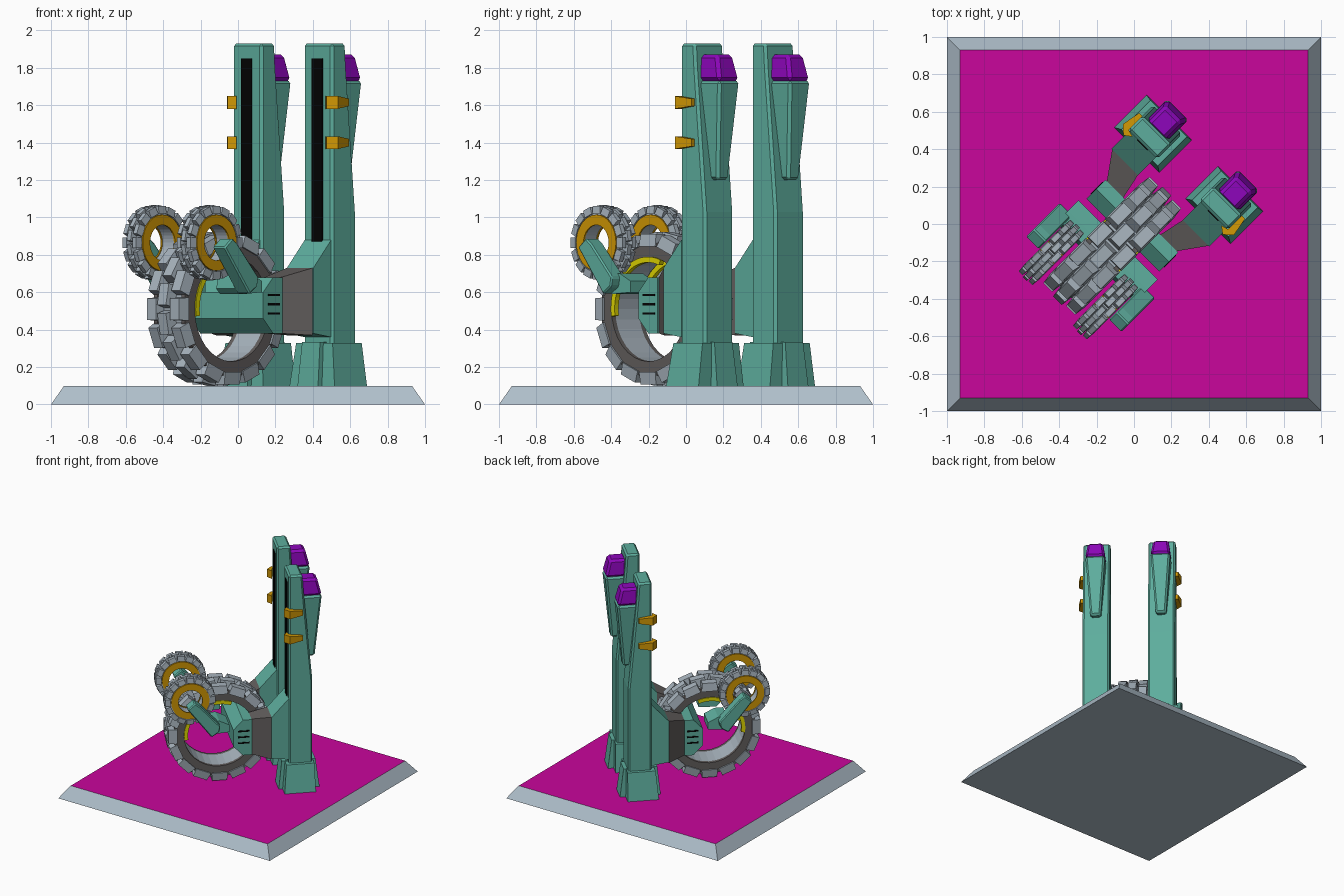
import bpy, bmesh
from math import sin, cos, pi, radians
from mathutils import Matrix, Vector

cube = bpy.data.objects.get("Cube")
if cube:
    bpy.data.objects.remove(cube)


def material(name, r, g, b):
    m = bpy.data.materials.new(name)
    m.use_nodes = True
    lin = [(c / 255) ** 2.2 for c in (r, g, b)] + [1]
    m.diffuse_color = lin
    m.node_tree.nodes["Principled BSDF"].inputs["Base Color"].default_value = lin
    return m


TEAL = material("teal", 94, 172, 156)
GREY = material("tread grey", 166, 178, 188)
RIM = material("plate grey", 174, 190, 202)
DARK = material("dark grey", 98, 94, 93)
BLACK = material("black", 12, 12, 12)
GOLD = material("gold", 208, 150, 12)
YELLOW = material("yellow", 225, 215, 5)
PURPLE = material("purple", 140, 15, 185)
MAGENTA = material("magenta", 200, 14, 155)

# The machine is built facing -y, then turned to stand diagonally on its plate
TURN = Matrix.Rotation(radians(-45), 4, "Z")


def finish(name, bm, mat, bevel=0, turn=TURN):
    bmesh.ops.transform(bm, matrix=turn, verts=bm.verts)
    bmesh.ops.recalc_face_normals(bm, faces=bm.faces)
    mesh = bpy.data.meshes.new(name)
    bm.to_mesh(mesh)
    bm.free()
    mesh.materials.append(mat)
    ob = bpy.data.objects.new(name, mesh)
    bpy.context.scene.collection.objects.link(ob)
    if bevel:
        mod = ob.modifiers.new("chamfer", "BEVEL")
        mod.width = bevel
        mod.segments = 1
    return ob


def loft(bm, lower, upper):
    """Closed solid between two matching outlines."""
    a = [bm.verts.new(p) for p in lower]
    b = [bm.verts.new(p) for p in upper]
    bm.faces.new(a)
    bm.faces.new(b)
    n = len(a)
    for i in range(n):
        bm.faces.new((a[i], a[(i + 1) % n], b[(i + 1) % n], b[i]))


def rect(x0, x1, y0, y1, z):
    return [(x0, y0, z), (x1, y0, z), (x1, y1, z), (x0, y1, z)]


def solid(name, lower, upper, mat, side=1, bevel=0):
    bm = bmesh.new()
    loft(bm, [(side * x, y, z) for x, y, z in lower],
         [(side * x, y, z) for x, y, z in upper])
    return finish(name, bm, mat, bevel)


def box(name, x0, x1, y0, y1, z0, z1, mat, side=1):
    return solid(name, rect(x0, x1, y0, y1, z0), rect(x0, x1, y0, y1, z1), mat, side)


def side_prism(name, profile, x0, x1, mat, side=1, bevel=0):
    """Profile in (y, z), extruded across the machine."""
    return solid(name, [(x0, y, z) for y, z in profile],
                 [(x1, y, z) for y, z in profile], mat, side, bevel)


def ring(name, centre, x0, x1, r0, r1, mat, n=32, start=0, sweep=360):
    cx, cy, cz = centre
    bm = bmesh.new()
    full = sweep == 360
    loops = []
    for i in range(n if full else n + 1):
        a = radians(start + sweep * i / n)
        loops.append([bm.verts.new((cx + x, cy + r * cos(a), cz + r * sin(a)))
                      for x, r in ((x0, r0), (x1, r0), (x1, r1), (x0, r1))])
    for i in range(n):
        p, q = loops[i], loops[(i + 1) % len(loops)]
        for k in range(4):
            bm.faces.new((p[k], p[(k + 1) % 4], q[(k + 1) % 4], q[k]))
    if not full:
        bm.faces.new(loops[0])
        bm.faces.new(loops[-1])
    return finish(name, bm, mat)


def treads(name, centre, half, r0, r1, count):
    """Three staggered columns of tapered blocks around a wheel."""
    bm = bmesh.new()
    step = 2 * pi / count
    third = half / 3
    for col in (-1, 0, 1):
        x0, x1 = (2 * col - 1) * third, (2 * col + 1) * third
        outer = r1 if col == 0 else r1 * 0.98
        for i in range(count):
            a = step * (i + (0.5 if col == 0 else 0))
            w0, w1 = r0 * step * 0.47, r1 * step * 0.36
            place = Matrix.Translation(centre) @ Matrix.Rotation(a, 4, "X")
            low = [place @ Vector(p) for p in rect(x0, x1, -w0, w0, r0)]
            top = [place @ Vector(p) for p in
                   rect(x0 + 0.08 * half, x1 - 0.08 * half, -w1, w1, outer)]
            loft(bm, low, top)
    return finish(name, bm, GREY)


# Display plate with a coloured top
bm = bmesh.new()
loft(bm, rect(-1, 1, -1, 1, 0), rect(-0.93, 0.93, -0.93, 0.93, 0.1))
plate = finish("base_plate", bm, RIM, turn=Matrix.Identity(4))
plate.data.materials.append(MAGENTA)
for f in plate.data.polygons:
    f.material_index = int(f.normal.z > 0.9)

# Large hollow wheel
HUB = (0, -0.165, 0.51)
ring("wheel_core", HUB, -0.09, 0.09, 0.28, 0.35, GREY)
treads("wheel_treads", HUB, 0.13, 0.335, 0.41, 16)
for side, word in ((1, "left"), (-1, "right")):
    ring(word + "_wheel_rim", HUB, side * 0.09, side * 0.118, 0.28, 0.36, DARK)
    ring(word + "_glow_arc", HUB, side * 0.095, side * 0.125, 0.25, 0.28,
         YELLOW, 16, 70, 118)

# Axle block through the wheel
ARM = [(-0.085, 0.46), (-0.085, 0.6), (-0.01, 0.68),
       (0.06, 0.68), (0.06, 0.38), (-0.01, 0.38)]
side_prism("axle_block", ARM, -0.275, 0.275, TEAL)

for side, word in ((1, "left_"), (-1, "right_")):
    # Tower with a sloped back and slotted front
    side_prism(word + "tower", [(0.334, 0.1), (0.334, 1.93), (0.442, 1.93),
                                (0.45, 1.8), (0.52, 1.03), (0.52, 0.1)],
               0.157, 0.377, TEAL, side, 0.014)
    box(word + "tower_slot", 0.227, 0.307, 0.328, 0.336, 0.6, 1.85, BLACK, side)

    # Cross-shaped flared foot
    solid(word + "foot_wide", rect(0.1, 0.44, 0.29, 0.535, 0.1),
          rect(0.13, 0.405, 0.31, 0.53, 0.33), TEAL, side)
    solid(word + "foot_long", rect(0.19, 0.345, 0.26, 0.58, 0.1),
          rect(0.2, 0.335, 0.285, 0.55, 0.335), TEAL, side)

    # Back canister with a coloured cap
    solid(word + "canister", rect(0.225, 0.31, 0.46, 0.55, 1.2),
          rect(0.187, 0.347, 0.44, 0.6, 1.73), TEAL, side, 0.015)
    solid(word + "canister_cap", rect(0.187, 0.347, 0.44, 0.6, 1.73),
          rect(0.205, 0.33, 0.43, 0.565, 1.87), PURPLE, side, 0.018)

    # Hooked clamps on the outer tower side
    HOOK = [(0.335, 0.325), (0.375, 0.295), (0.42, 0.335),
            (0.4, 0.44), (0.375, 0.44), (0.375, 0.335)]
    for z, level in ((1.4, "lower"), (1.615, "upper")):
        thick = [0.034 if y < 0.4 else 0.02 for x, y in HOOK]
        solid(word + level + "_clamp",
              [(x, y, z - t) for (x, y), t in zip(HOOK, thick)],
              [(x, y, z + t) for (x, y), t in zip(HOOK, thick)], GOLD, side)

    # Shoulder and flared dark brace joining arm and tower
    side_prism(word + "shoulder", [(0.2, 0.38), (0.2, 0.73), (0.335, 0.88), (0.335, 0.36)],
               0.17, 0.37, TEAL, side)
    solid(word + "brace",
          [(0.14, 0.06, 0.38), (0.265, 0.06, 0.38), (0.265, 0.06, 0.68), (0.14, 0.06, 0.68)],
          [(0.17, 0.2, 0.37), (0.365, 0.2, 0.37), (0.365, 0.2, 0.73), (0.17, 0.2, 0.73)],
          DARK, side)
    for i in range(3):
        z = 0.48 + 0.05 * i
        box(word + "vent_%d" % (i + 1), 0.27, 0.279, -0.05, 0.04, z, z + 0.012, BLACK, side)

    # Bent bracket holding the small wheel
    side_prism(word + "bracket_root", [(-0.29, 0.62), (-0.27, 0.7), (-0.2, 0.7), (-0.12, 0.66),
                                       (-0.12, 0.6), (-0.26, 0.59)], 0.125, 0.3, TEAL, side)
    side_prism(word + "bracket_limb", [(-0.46, 0.84), (-0.4, 0.89), (-0.36, 0.86),
                                       (-0.2, 0.68), (-0.21, 0.63), (-0.27, 0.59)],
               0.265, 0.36, TEAL, side, 0.008)

    # Small wheel
    hub = (side * 0.205, -0.42, 0.865)
    ring(word + "small_core", hub, -0.045, 0.045, 0.1, 0.165, GREY)
    treads(word + "small_treads", hub, 0.056, 0.155, 0.2, 16)
    for face, tag in ((1, "a"), (-1, "b")):
        ring(word + "small_rim_" + tag, hub, face * 0.045, face * 0.055, 0.095, 0.15, GOLD)
